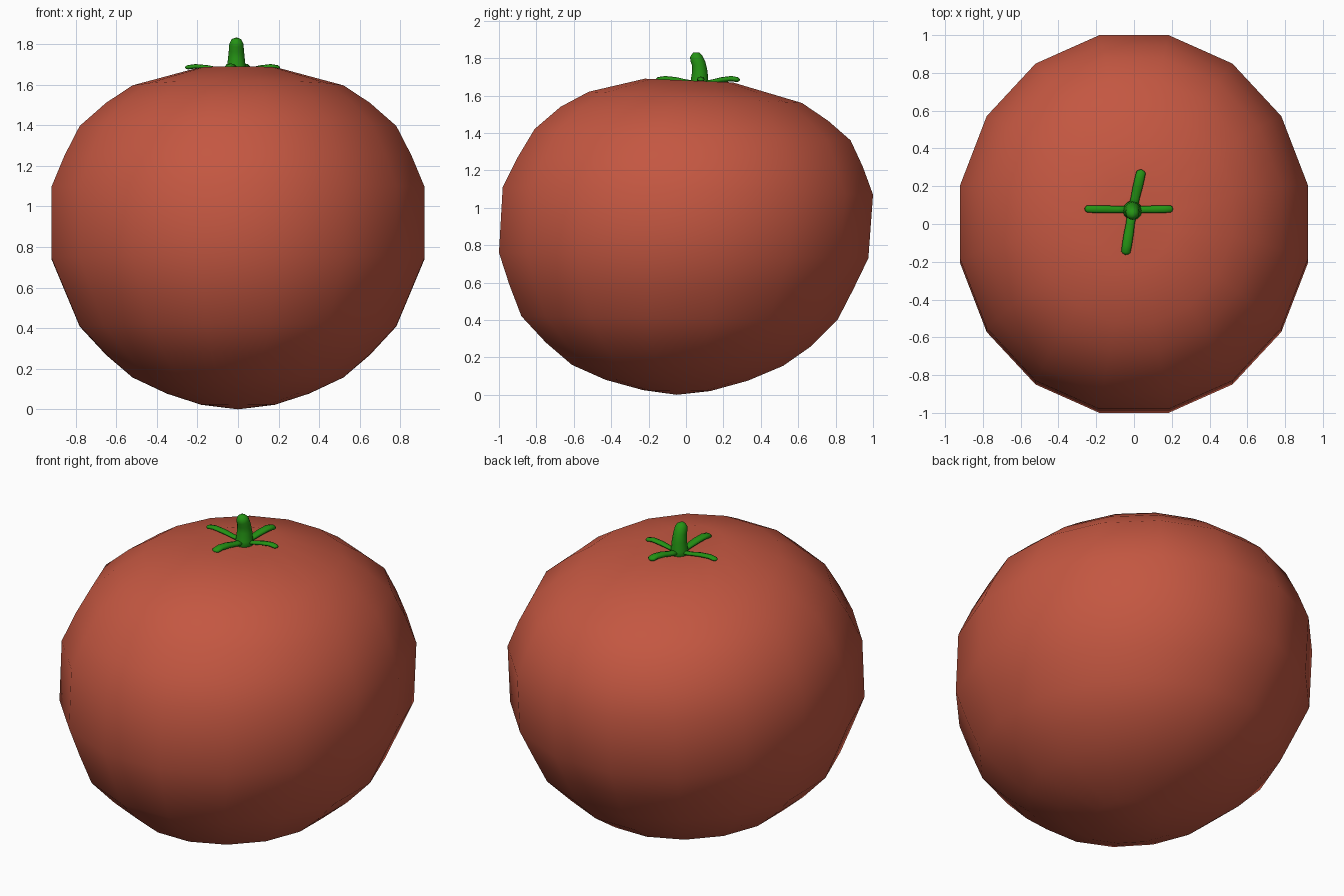
import bpy, bmesh, math
from mathutils import Vector

if "Cube" in bpy.data.objects:
    bpy.data.objects.remove(bpy.data.objects["Cube"])


def material(name, rgb):
    m = bpy.data.materials.new(name)
    m.diffuse_color = (*rgb, 1)
    m.use_nodes = True
    m.node_tree.nodes["Principled BSDF"].inputs["Base Color"].default_value = m.diffuse_color
    return m


red = material("tomato red", (0.55, 0.095, 0.053))
green = material("stem green", (0.018, 0.29, 0.007))


def finish(bm, name, mat):
    bmesh.ops.recalc_face_normals(bm, faces=bm.faces[:])
    me = bpy.data.meshes.new(name)
    for f in bm.faces:
        f.smooth = True
    bm.to_mesh(me)
    bm.free()
    me.materials.append(mat)
    ob = bpy.data.objects.new(name, me)
    bpy.context.collection.objects.link(ob)
    return ob


def skin(bm, rings, start, end):
    """Join rings of points, closed by a pole at each end."""
    rows = [[bm.verts.new(p) for p in r] for r in rings]
    n = len(rows[0])
    a, b = bm.verts.new(start), bm.verts.new(end)
    for i in range(n):
        j = (i + 1) % n
        bm.faces.new((a, rows[0][j], rows[0][i]))
        bm.faces.new((b, rows[-1][i], rows[-1][j]))
        for lo, hi in zip(rows, rows[1:]):
            bm.faces.new((lo[i], lo[j], hi[j], hi[i]))


# Fruit: tilted 16-sided rings (front y, front z, back y, back z, half width)
profile = [
    (-.23, .025, .13, .020, .18), (-.43, .080, .33, .075, .35),
    (-.61, .160, .52, .155, .52), (-.75, .280, .67, .260, .65),
    (-.88, .420, .81, .400, .78), (-.945, .59, .895, .565, .85),
    (-1.0, .760, .975, .73, .92), (-.98, 1.11, 1.0, 1.07, .92),
    (-.90, 1.27, .945, 1.22, .855), (-.81, 1.42, .88, 1.36, .78),
    (-.67, 1.54, .76, 1.465, .65), (-.52, 1.62, .62, 1.56, .52),
    (-.22, 1.69, .25, 1.67, .20),
]
SEG = 16
K = math.cos(math.pi / SEG)
rings = []
for yf, zf, yb, zb, hw in profile:
    ring = []
    for i in range(SEG):
        a = (i + .5) * 2 * math.pi / SEG
        c, s = math.cos(a) / K, math.sin(a) / K
        t = (s + 1) / 2
        ring.append((hw * c, yf + (yb - yf) * t, zf + (zb - zf) * t))
    rings.append(ring)
bm = bmesh.new()
skin(bm, rings, (0, -.05, 0), (0, .06, 1.645))
finish(bm, "fruit", red)


def tube(name, path, sides=12, flat=1.0):
    """Tapered tube along (x, y, z, radius) points with rounded tip."""
    pts = [Vector(p[:3]) for p in path]
    rings = []
    for i, p in enumerate(pts):
        d = (pts[min(i + 1, len(pts) - 1)] - pts[max(i - 1, 0)]).normalized()
        ref = Vector((1, 0, 0)) if abs(d.z) > .7 else Vector((0, 0, 1))
        u = d.cross(ref).normalized()
        v = u.cross(d)
        r = path[i][3]
        rings.append([p + u * r * math.cos(a) + v * r * flat * math.sin(a)
                      for a in (k * 2 * math.pi / sides for k in range(sides))])
    end = pts[-1] + (pts[-1] - pts[-2]).normalized() * path[-1][3] * .4
    bm = bmesh.new()
    skin(bm, rings, pts[0], end)
    return finish(bm, name, green)


# Stem leaning to the front
tube("stem", [(-.008, .072, 1.63, .055), (-.008, .072, 1.68, .047),
              (-.008, .074, 1.73, .041), (-.008, .068, 1.77, .037),
              (-.008, .055, 1.80, .035), (-.008, .046, 1.817, .027),
              (-.008, .042, 1.825, .014)])

# Four thin sepals lying in the dimple
base = Vector((-.008, .075))
tips = {"right": (.205, .08), "left": (-.26, .08),
        "back": (.04, .285), "front": (-.045, -.16)}
for side, tip in tips.items():
    w = .02 if side in ("right", "left") else .026
    path = []
    for t, z, k in ((0, 1.665, 1), (.3, 1.672, .9), (.55, 1.684, 1),
                    (.8, 1.69, 1), (.95, 1.685, .95), (.99, 1.684, .6)):
        q = base.lerp(Vector(tip), t)
        path.append((q.x, q.y, z, w * k))
    tube("sepal_" + side, path, 8, .55)
